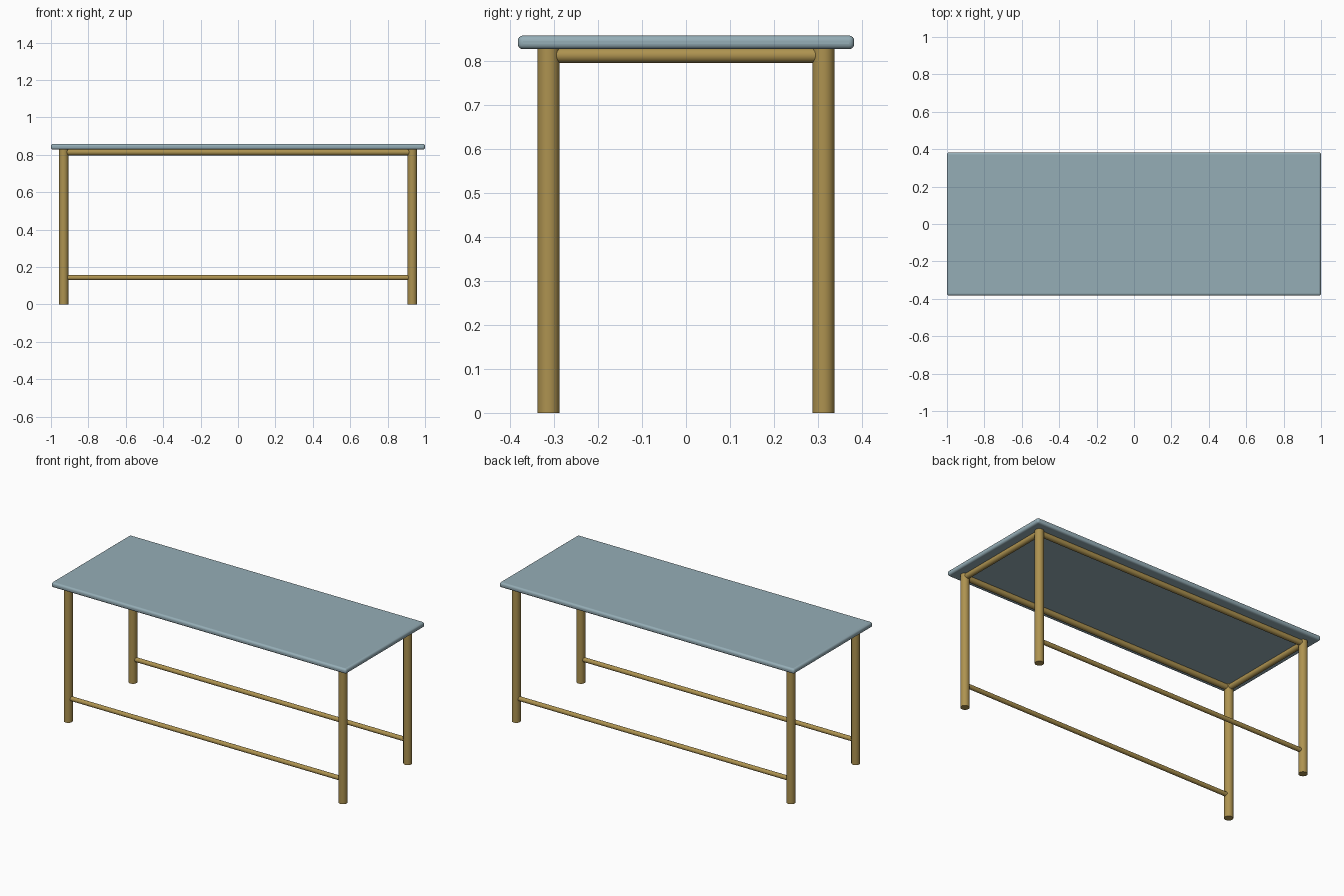
import bpy
from mathutils import Vector

if "Cube" in bpy.data.objects:
    bpy.data.objects.remove(bpy.data.objects["Cube"])


def material(name, color):
    m = bpy.data.materials.new(name)
    m.diffuse_color = color
    m.use_nodes = True
    m.node_tree.nodes["Principled BSDF"].inputs["Base Color"].default_value = m.diffuse_color
    return m


TOP = material("blue_grey_top", (0.30, 0.42, 0.47, 1))
WOOD = material("ochre_frame", (0.42, 0.29, 0.08, 1))
LX, LY = 0.932, 0.313      # leg centres
Z0, Z1 = 0.828, 0.859      # underside and top of the slab


def rod(name, a, b, radius):
    a, b = Vector(a), Vector(b)
    d = b - a
    bpy.ops.mesh.primitive_cylinder_add(vertices=24, radius=radius, depth=d.length, location=(a + b) / 2)
    ob = bpy.context.object
    ob.name = name
    ob.rotation_euler = d.to_track_quat('Z', 'Y').to_euler()
    ob.data.materials.append(WOOD)
    bpy.ops.object.shade_smooth_by_angle()


# Tabletop slab with rounded edges
bpy.ops.mesh.primitive_cube_add(size=1, location=(0, 0, (Z0 + Z1) / 2))
top = bpy.context.object
top.name = "tabletop"
top.scale = (2.0, 0.766, Z1 - Z0)
bpy.ops.object.transform_apply(location=False, rotation=False, scale=True)
bevel = top.modifiers.new("rounded_edges", 'BEVEL')
bevel.width = 0.012
bevel.segments = 4
top.data.materials.append(TOP)
bpy.ops.object.shade_smooth_by_angle()

# Legs
for sx, xn in ((-1, "left"), (1, "right")):
    for sy, yn in ((-1, "front"), (1, "back")):
        rod(f"{yn}_{xn}_leg", (sx * LX, sy * LY, 0), (sx * LX, sy * LY, Z0 + 0.002), 0.025)

# Long upper rails and low stretchers
for s, n in ((-1, "front"), (1, "back")):
    rod(f"{n}_upper_rail", (-LX, s * LY, 0.814), (LX, s * LY, 0.814), 0.017)
    rod(f"{n}_stretcher", (-LX, s * LY, 0.143), (LX, s * LY, 0.143), 0.0135)

# Short upper rails
for s, n in ((-1, "left"), (1, "right")):
    rod(f"{n}_upper_rail", (s * LX, -LY, 0.814), (s * LX, LY, 0.814), 0.017)
